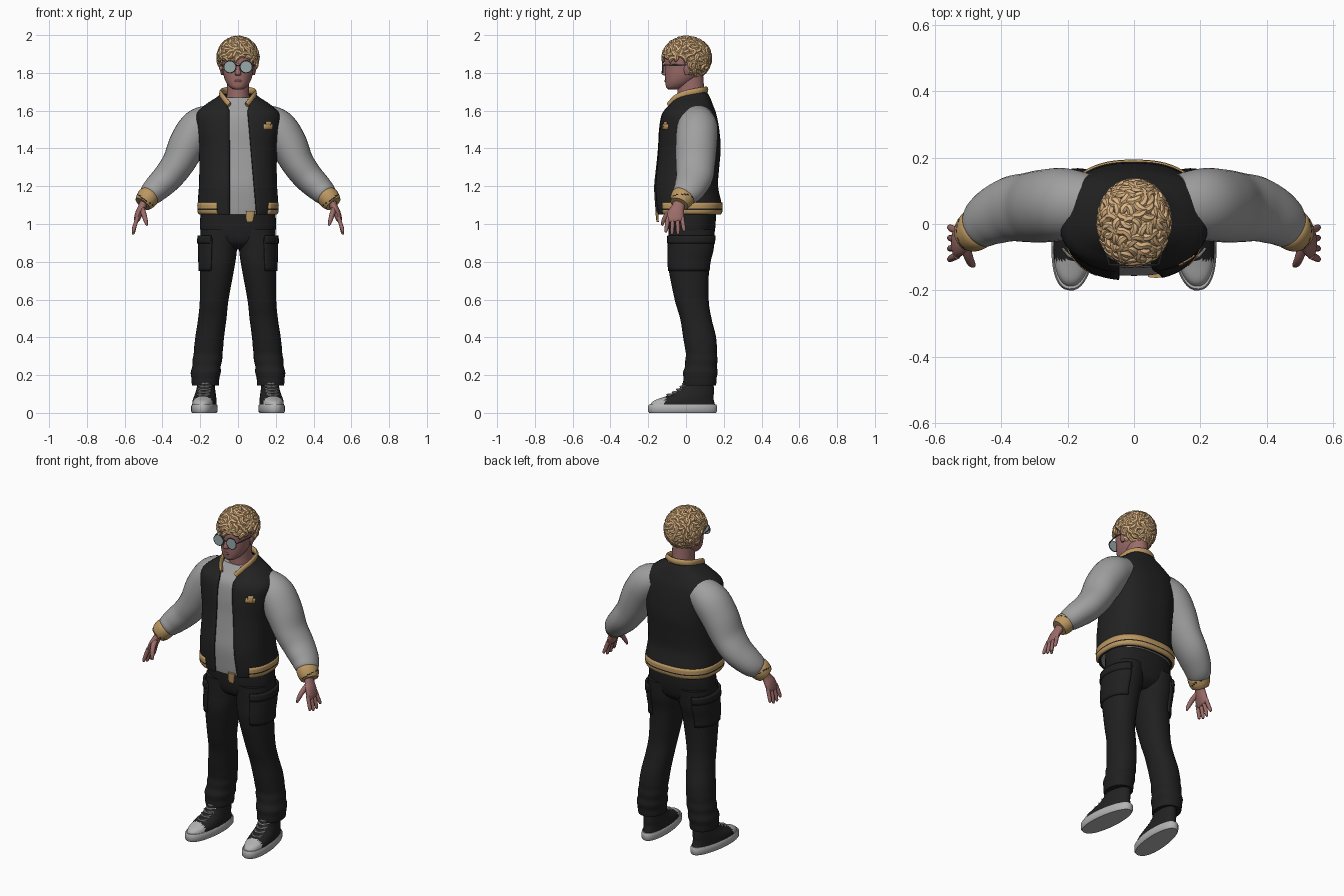
import bpy, bmesh, math, random
from math import pi, sin, cos
from mathutils import Vector, Matrix

random.seed(4)
X, Y, Z = Vector((1, 0, 0)), Vector((0, 1, 0)), Vector((0, 0, 1))
SIDES = ((1, "left"), (-1, "right"))

if "Cube" in bpy.data.objects:
    bpy.data.objects.remove(bpy.data.objects["Cube"])


def material(name, r, g, b):
    m = bpy.data.materials.new(name)
    m.use_nodes = True
    m.diffuse_color = (r, g, b, 1)
    bsdf = next(n for n in m.node_tree.nodes if n.type == 'BSDF_PRINCIPLED')
    bsdf.inputs["Base Color"].default_value = (r, g, b, 1)
    return m


BLACK = material("jacket black", .016, .016, .016)
TROUSER = material("trouser black", .014, .014, .015)
GREY = material("fabric grey", .35, .35, .35)
RUBBER = material("rubber grey", .45, .45, .45)
GOLD = material("trim gold", .5, .31, .12)
BLOND = material("hair blond", .72, .46, .23)
SKIN = material("skin", .33, .15, .14)
LIP = material("lip pink", .25, .09, .09)
LENS = material("lens grey", .32, .4, .4)
METAL = material("dark metal", .08, .08, .08)


def spline(st, sub=4):
    """Smoothly interpolate ring stations (x, y, z, half width, half depth)."""
    ext = [st[0], *st, st[-1]]
    out = []
    for quad in zip(ext, ext[1:], ext[2:], ext[3:]):
        for k in range(sub):
            t = k / sub
            out.append(tuple(.5 * (2*b + (c-a)*t + (2*a-5*b+4*c-d)*t*t + (3*b-a-3*c+d)*t**3)
                             for a, b, c, d in zip(*quad)))
    return out + [tuple(st[-1])]


def power(v, p):
    return math.copysign(abs(v) ** p, v)


def loft(bm, rings, n=24, p=1, flat=False, ref=Y, arc=None, grow=0):
    """Skin rings along a path; arc limits the angle (0 = front, then toward +x)."""
    rows = []
    for i, (x, y, z, a, b) in enumerate(rings):
        before, after = rings[max(i - 1, 0)], rings[min(i + 1, len(rings) - 1)]
        T = Z if flat else (Vector(after[:3]) - Vector(before[:3])).normalized()
        v = (ref - T * ref.dot(T)).normalized()
        u = v.cross(T)
        t0, t1 = arc(rings[i]) if arc else (0, 2 * pi)
        row = []
        for j in range(n + 1 if arc else n):
            t = t0 + (t1 - t0) * j / n
            row.append(bm.verts.new(Vector((x, y, z)) + u * (a + grow) * power(sin(t), p)
                                    - v * (b + grow) * power(cos(t), p)))
        rows.append(row)
    for lo, hi in zip(rows, rows[1:]):
        for j in range(n):
            k = (j + 1) % len(lo)
            bm.faces.new((lo[j], lo[k], hi[k], hi[j]))
    if not arc:
        bm.faces.new(rows[0][::-1])
        bm.faces.new(rows[-1])


def finish(bm, name, mats, rule=None, solid=0):
    me = bpy.data.meshes.new(name)
    if rule:
        for f in bm.faces:
            f.material_index = rule(f.calc_center_median())
    bm.to_mesh(me)
    bm.free()
    ob = bpy.data.objects.new(name, me)
    for m in mats if isinstance(mats, tuple) else (mats,):
        me.materials.append(m)
    bpy.context.collection.objects.link(ob)
    if solid:
        mod = ob.modifiers.new("thickness", 'SOLIDIFY')
        mod.thickness = solid
    return ob


def part(name, mats, rings, rule=None, solid=0, **kw):
    bm = bmesh.new()
    loft(bm, rings, **kw)
    return finish(bm, name, mats, rule, solid)


# Torso: shirt, open jacket, hem, collar, badge
torso = spline([(0, .01, 1.05, .2, .17), (0, .012, 1.1, .213, .177), (0, 0, 1.2, .207, .17),
                (0, .008, 1.3, .205, .168), (0, .017, 1.4, .208, .167), (0, .016, 1.5, .22, .16),
                (0, .016, 1.58, .222, .145), (0, .025, 1.63, .175, .118),
                (0, .032, 1.67, .115, .095), (0, .035, 1.695, .085, .078)], 6)


def opening(ring):
    z, a = ring[2], ring[3]
    flare = max(0, z - 1.6) * .4
    angle = lambda x: math.asin(min(1, x / a) ** 1.25)
    return angle(.1 - .09 * (z - 1.05) + flare), 2 * pi - angle(.045 + flare)


part("shirt", GREY, [r for r in torso if r[2] < 1.672], n=48, p=.8, flat=True, grow=-.014)
part("jacket_body", BLACK, torso, n=56, p=.8, flat=True, arc=opening, solid=.012)
part("jacket_hem", (GOLD, BLACK), [(0, .011, z, .207 + w, .174 + w) for z, w in
     ((1.05, 0), (1.062, .007), (1.075, .008), (1.082, .008), (1.1, .009), (1.115, .007))],
     rule=lambda c: int(1.075 < c.z < 1.082), n=48, p=.8, flat=True,
     arc=lambda r: (.79, 2 * pi - .46), solid=.012)
part("hem_tab", GOLD, [(.062, -.15, 1.01, .016, .006), (.062, -.152, 1.03, .022, .007),
                       (.066, -.155, 1.07, .024, .007)], n=12, p=.6, flat=True)
half = [(-.048, -.09, 1.628), (-.075, -.055, 1.665), (-.09, 0, 1.69), (-.072, .075, 1.705)]
path = half + [(0, .108, 1.71)] + [(-x, y, z) for x, y, z in half[::-1]]
part("collar", GOLD, spline([(*c, .01, .018) for c in path]), n=12, ref=Z)
for name, low, high, t0, t1 in (("badge_wide", 1.497, 1.53, .56, .88), ("badge_top", 1.485, 1.545, .63, .8)):
    part(name, GOLD, [r for r in torso if low < r[2] < high], n=8, p=.8, flat=True,
         arc=lambda r: (t0, t1), grow=.004, solid=.006)

# Arms: sleeves, cuffs, hands
for s, side in SIDES:
    sx = lambda st: [(s * q[0], *q[1:]) for q in st]
    part(side + "_sleeve", GREY, spline(sx([
        (.13, .06, 1.55, .085, .09), (.205, .06, 1.51, .102, .108), (.265, .055, 1.425, .1, .11),
        (.315, .05, 1.325, .087, .105), (.37, .045, 1.25, .08, .098), (.43, .02, 1.19, .071, .085),
        (.465, -.007, 1.155, .06, .07), (.477, -.017, 1.143, .048, .054)]), 5), n=32)
    cuff = spline(sx([(.468, -.01, 1.152, .05, .057), (.475, -.016, 1.144, .058, .064),
                      (.492, -.028, 1.122, .055, .059), (.505, -.036, 1.106, .046, .049)]), 4)
    part(side + "_cuff", (GOLD, BLACK), cuff, rule=lambda c: int(1.124 < c.z - (abs(c.x) - .49) * .7 < 1.13),
         n=28)
    bm = bmesh.new()
    loft(bm, spline(sx([(.49, -.03, 1.13, .025, .03), (.508, -.042, 1.09, .021, .034),
                        (.522, -.052, 1.06, .021, .043), (.535, -.058, 1.025, .016, .045),
                        (.538, -.058, 1.012, .01, .04)])), n=16)
    for k, drop in enumerate((.955, .944, .944, .96)):
        y = -.095 + .025 * k
        yt = -.106 + .032 * k
        loft(bm, spline(sx([(.532, y, 1.035, .011, .011), (.545, (y + yt) / 2, .995, .011, .011),
                            (.554, yt, drop + .01, .009, .009), (.554, yt, drop, .004, .004)])), n=10)
    loft(bm, spline(sx([(.51, -.06, 1.085, .014, .016), (.498, -.1, 1.05, .014, .014),
                        (.488, -.12, 1.015, .011, .011), (.482, -.126, .992, .005, .005)])), n=10, ref=X)
    finish(bm, side + "_hand", SKIN)

# Trousers with cargo pockets
part("trouser_hips", TROUSER, spline([(0, .03, .865, .08, .06), (0, .028, .9, .165, .105),
     (0, .03, .96, .198, .122), (0, .032, 1.03, .2, .126), (0, .03, 1.09, .19, .125)]),
     n=40, p=.9, flat=True)
for s, side in SIDES:
    leg = spline([(s * .172, .072, .145, .07, .085), (s * .172, .075, .2, .077, .09),
                  (s * .16, .082, .3, .077, .083), (s * .15, .072, .4, .076, .087),
                  (s * .136, .052, .5, .075, .083), (s * .126, .03, .6, .076, .09),
                  (s * .11, .015, .77, .091, .108), (s * .104, .025, .87, .099, .119),
                  (s * .1, .03, .97, .098, .122)], 8)
    fold = lambda z: 1 + .035 * sin(z * 95) * max(0, 1 - abs(z - .23) / .14)
    leg = [(x, y, z, a * fold(z), b * fold(z)) for x, y, z, a, b in leg]
    part(side + "_trouser_leg", TROUSER, leg, n=32, p=.92, flat=True)
    for label, low, high, reach, grow in (("pocket", .75, .93, 1.25, .009), ("pocket_flap", .885, .95, 1.2, .015)):
        part(side + "_" + label, TROUSER, [r for r in leg if low < r[2] < high], n=20, p=.92,
             flat=True, arc=lambda r: (s * pi / 2 - reach, s * pi / 2 + reach), grow=grow, solid=.014)

# Shoes
for s, side in SIDES:
    place = Matrix.Translation((s * .175, 0, 0)) @ Matrix.Rotation(s * .1, 4, 'Z')

    def shoe_part(name, mats, pieces, rule=None, **kw):
        bm = bmesh.new()
        for rings in pieces:
            loft(bm, rings, **kw)
        for f in bm.faces:
            f.material_index = rule(f.calc_center_median()) if rule else 0
        for v in bm.verts:
            v.co.x *= 1 - .9 * max(0, v.co.y)
        bmesh.ops.transform(bm, matrix=place, verts=bm.verts)
        finish(bm, side + name, mats)

    shoe_part("_shoe_sole", RUBBER, [[(0, -.018, z, w, w + .115) for z, w in
              ((0, .062), (.008, .068), (.036, .068), (.045, .063))]], n=40, p=.85, flat=True)
    shoe_part("_shoe_upper", (BLACK, RUBBER), [spline([
        (0, -.018, .035, .063, .175), (0, -.013, .062, .062, .162), (0, .012, .083, .059, .134),
        (0, .038, .102, .055, .11), (0, .058, .132, .05, .09), (0, .068, .17, .048, .078),
        (0, .07, .21, .046, .074)], 5)], lambda c: int(c.y < -.112), n=40, p=.9, flat=True)
    laces = []
    for k, (y, z) in enumerate(((-.1, .093), (-.07, .106), (-.047, .121), (-.029, .136), (-.016, .152))):
        for tilt in (-.006, .006):
            laces.append(spline([(-.034, y + .024, z - tilt, .004, .004), (0, y - .002, z + .003, .004, .004),
                                 (.034, y + .024, z + tilt, .004, .004)]))
    shoe_part("_shoe_laces", RUBBER, laces, n=8, ref=Z)

# Head, face and glasses
part("neck", SKIN, spline([(0, .03, 1.6, .075, .08), (0, .027, 1.68, .06, .072),
                           (0, .02, 1.8, .058, .07)]), n=28, flat=True)
part("head", SKIN, spline([(0, -.068, 1.712, .022, .026), (0, -.055, 1.724, .043, .05),
     (0, -.036, 1.75, .063, .073), (0, -.018, 1.785, .076, .093), (0, -.008, 1.825, .082, .104),
     (0, -.003, 1.87, .085, .111), (0, .002, 1.92, .078, .1), (0, .003, 1.96, .045, .06)]),
     n=32, p=.92, flat=True)
part("nose", SKIN, spline([(0, -.105, 1.785, .01, .008), (0, -.112, 1.795, .017, .018),
     (0, -.111, 1.82, .011, .014), (0, -.106, 1.85, .008, .009)]), n=12, flat=True)
part("lips", LIP, spline([(-.026, -.099, 1.758, .003, .004), (0, -.109, 1.757, .007, .006),
                          (.026, -.099, 1.758, .003, .004)]), n=10)
for s, side in SIDES:
    part(side + "_ear", SKIN, spline([(s * .083, .005, 1.79, .006, .01), (s * .088, .008, 1.82, .009, .02),
                                      (s * .087, .01, 1.845, .006, .012)]), n=12, flat=True)
    part(side + "_lens", LENS, [(s * .043, y, 1.832, .03, .03) for y in (-.12, -.125)], n=28, ref=Z)
    rim = [(s * .043 + .031 * cos(k * pi / 12), -.123, 1.832 + .031 * sin(k * pi / 12), .003, .003)
           for k in range(25)]
    part(side + "_lens_rim", METAL, rim, n=6)
    part(side + "_temple", METAL, spline([(s * .074, -.122, 1.84, .003, .003), (s * .089, -.06, 1.843, .003, .003),
                                          (s * .09, .02, 1.84, .003, .003)]), n=6, ref=Z)
part("glasses_bridge", METAL, [(x, -.124, 1.84, .003, .003) for x in (-.014, .014)], n=6)

# Curly hair: a cap with curled locks scattered over it
centre = Vector((0, .004, 1.878))
on_face = lambda c: (c.y < .015 and c.z < 1.876) or (c.y < .07 and c.z < 1.785)
bm = bmesh.new()
bmesh.ops.create_uvsphere(bm, u_segments=32, v_segments=24, radius=1)
for v in bm.verts:
    v.co = centre + Vector((v.co.x * .1, v.co.y * .12, v.co.z * .106))
bmesh.ops.delete(bm, geom=[f for f in bm.faces if on_face(f.calc_center_median())], context='FACES')
finish(bm, "hair_cap", BLOND)

bm = bmesh.new()
COUNT = 260
for i in range(COUNT):
    h = 1 - 2 * (i + .5) / COUNT
    r, turn = math.sqrt(1 - h * h), i * 2.39996
    n = Vector((r * cos(turn), r * sin(turn), h))
    c = centre + Vector((n.x * .103, n.y * .123, n.z * .108))
    if on_face(c):
        continue
    e = n.orthogonal().normalized()
    e.rotate(Matrix.Rotation(random.uniform(0, 2 * pi), 3, n))
    f = n.cross(e)
    bend = random.uniform(.5, .9)
    lock = []
    for k, w in zip(range(-2, 3), (.004, .011, .013, .011, .003)):
        q = c + e * sin(k * bend) * .024 + f * (1 - cos(k * bend)) * .018 + n * (.003 * k - .0015 * k * k)
        lock.append((*q, w, w * .95))
    loft(bm, spline(lock, 3), n=7, ref=n)
finish(bm, "hair_curls", BLOND)

# Smooth shading with sharp edges kept
for ob in bpy.context.scene.objects:
    ob.select_set(ob.type == 'MESH')
    if ob.type == 'MESH':
        bpy.context.view_layer.objects.active = ob
bpy.ops.object.shade_smooth_by_angle(angle=math.radians(40))
